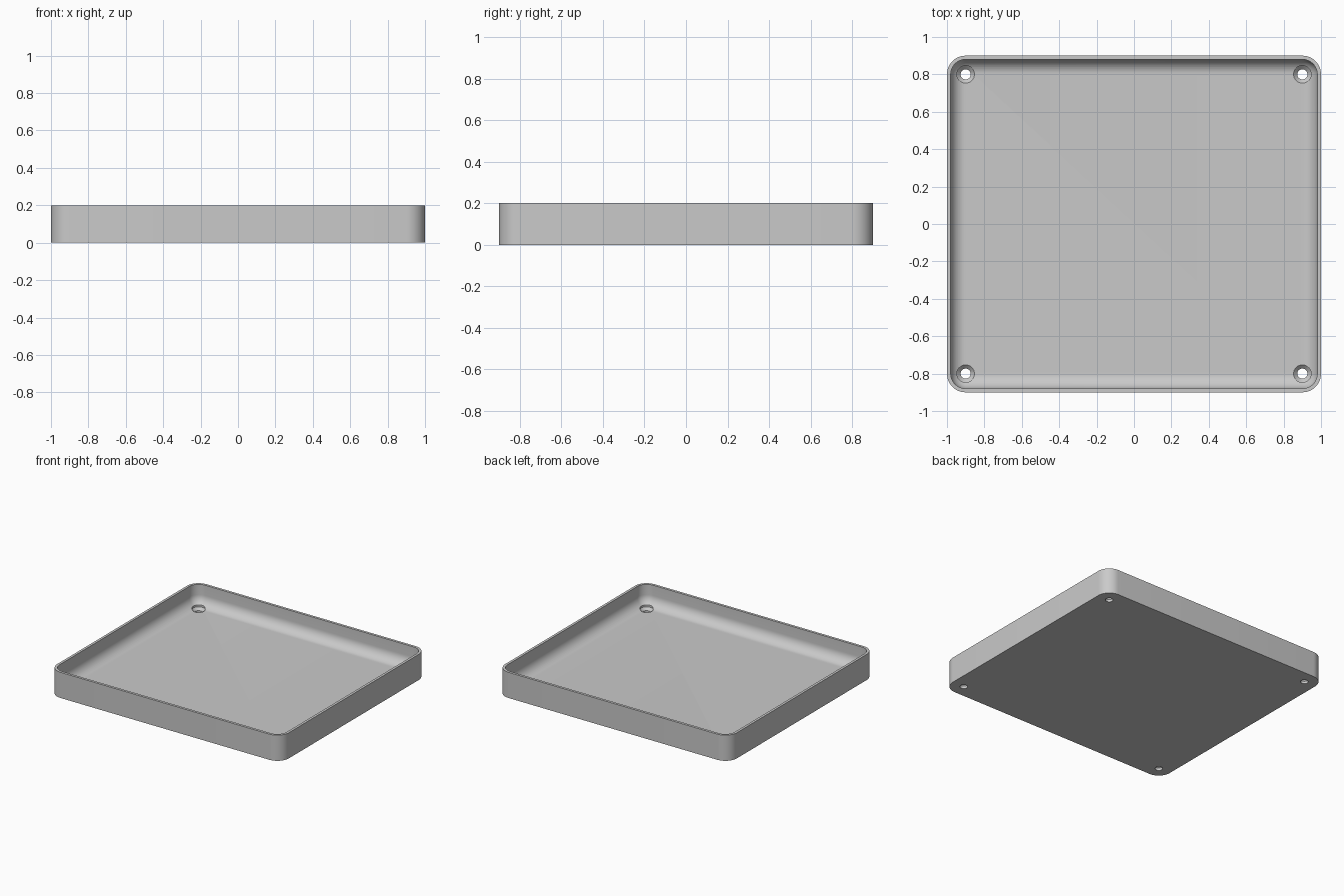
import bpy, bmesh
from math import sin, cos, pi

# Remove the default cube
if "Cube" in bpy.data.objects:
    bpy.data.objects.remove(bpy.data.objects["Cube"], do_unlink=True)

HX, HY = 0.9, 0.8            # corner centres, shared by the corners and the screw holes
OUTER, INNER = 0.1, 0.08     # corner radii outside and inside the wall
HEIGHT, FLOOR = 0.2, 0.04
STEPS = 12
CORNERS = [(1, 1), (-1, 1), (-1, -1), (1, -1)]

grey = bpy.data.materials.new("plain grey")
grey.use_nodes = True
colour = (0.59, 0.59, 0.59, 1)
grey.diffuse_color = colour
grey.node_tree.nodes["Principled BSDF"].inputs["Base Color"].default_value = colour


def rounded_ring(bm, radius, z):
    """Rounded rectangle whose corners have the given radius."""
    ring = []
    for quarter, (sx, sy) in enumerate(CORNERS):
        for i in range(STEPS + 1):
            a = (quarter + i / STEPS) * pi / 2
            ring.append(bm.verts.new((sx * HX + radius * cos(a), sy * HY + radius * sin(a), z)))
    return ring


def circle(bm, x, y, radius, z, count=32):
    return [bm.verts.new((x + radius * cos(2 * pi * i / count),
                          y + radius * sin(2 * pi * i / count), z)) for i in range(count)]


def loft(bm, rings):
    """Join successive rings with quads."""
    for low, high in zip(rings, rings[1:]):
        n = len(low)
        for i in range(n):
            j = (i + 1) % n
            bm.faces.new((low[i], low[j], high[j], high[i]))


def finish(bm, name):
    bmesh.ops.recalc_face_normals(bm, faces=bm.faces)
    mesh = bpy.data.meshes.new(name)
    bm.to_mesh(mesh)
    bm.free()
    mesh.materials.append(grey)
    obj = bpy.data.objects.new(name, mesh)
    bpy.context.collection.objects.link(obj)
    return obj


# Tray: outer wall, flat rim, inner wall, rounded fillet down to the floor
bm = bmesh.new()
profile = [(OUTER, 0), (OUTER, HEIGHT), (INNER, HEIGHT)]
for i in range(STEPS):
    t = i / STEPS * pi / 2
    profile.append((INNER * cos(t), FLOOR + INNER * (1 - sin(t))))
rings = [rounded_ring(bm, r, z) for r, z in profile]
loft(bm, rings)
bm.faces.new(rings[0])

# Floor: each corner of the fillet closes on one point
floor = [bm.verts.new((sx * HX, sy * HY, FLOOR)) for sx, sy in CORNERS]
last = rings[-1]
for q in range(4):
    start = q * (STEPS + 1)
    for i in range(STEPS):
        bm.faces.new((last[start + i], last[start + i + 1], floor[q]))
    following = (q + 1) % 4
    bm.faces.new((last[start + STEPS], last[following * (STEPS + 1)], floor[following], floor[q]))
bm.faces.new(floor)
tray = finish(bm, "tray")

# Countersunk screw holes, cut through the floor at the four corners
bm = bmesh.new()
for sx, sy in CORNERS:
    holes = [circle(bm, sx * HX, sy * HY, r, z)
             for r, z in ((0.027, -0.05), (0.027, 0.02), (0.047, FLOOR), (0.047, 0.12))]
    loft(bm, holes)
    bm.faces.new(holes[0])
    bm.faces.new(holes[-1])
cutter = finish(bm, "screw_hole_cutter")
cutter.hide_render = True

cut = tray.modifiers.new("screw holes", "BOOLEAN")
cut.operation = "DIFFERENCE"
cut.solver = "EXACT"
cut.object = cutter
bpy.ops.object.select_all(action="DESELECT")
bpy.context.view_layer.objects.active = tray
tray.select_set(True)
bpy.ops.object.modifier_apply(modifier=cut.name)
bpy.data.objects.remove(cutter, do_unlink=True)

# Smooth rounded surfaces, sharp rim and hole edges
bpy.ops.object.shade_smooth_by_angle(angle=pi / 6)
